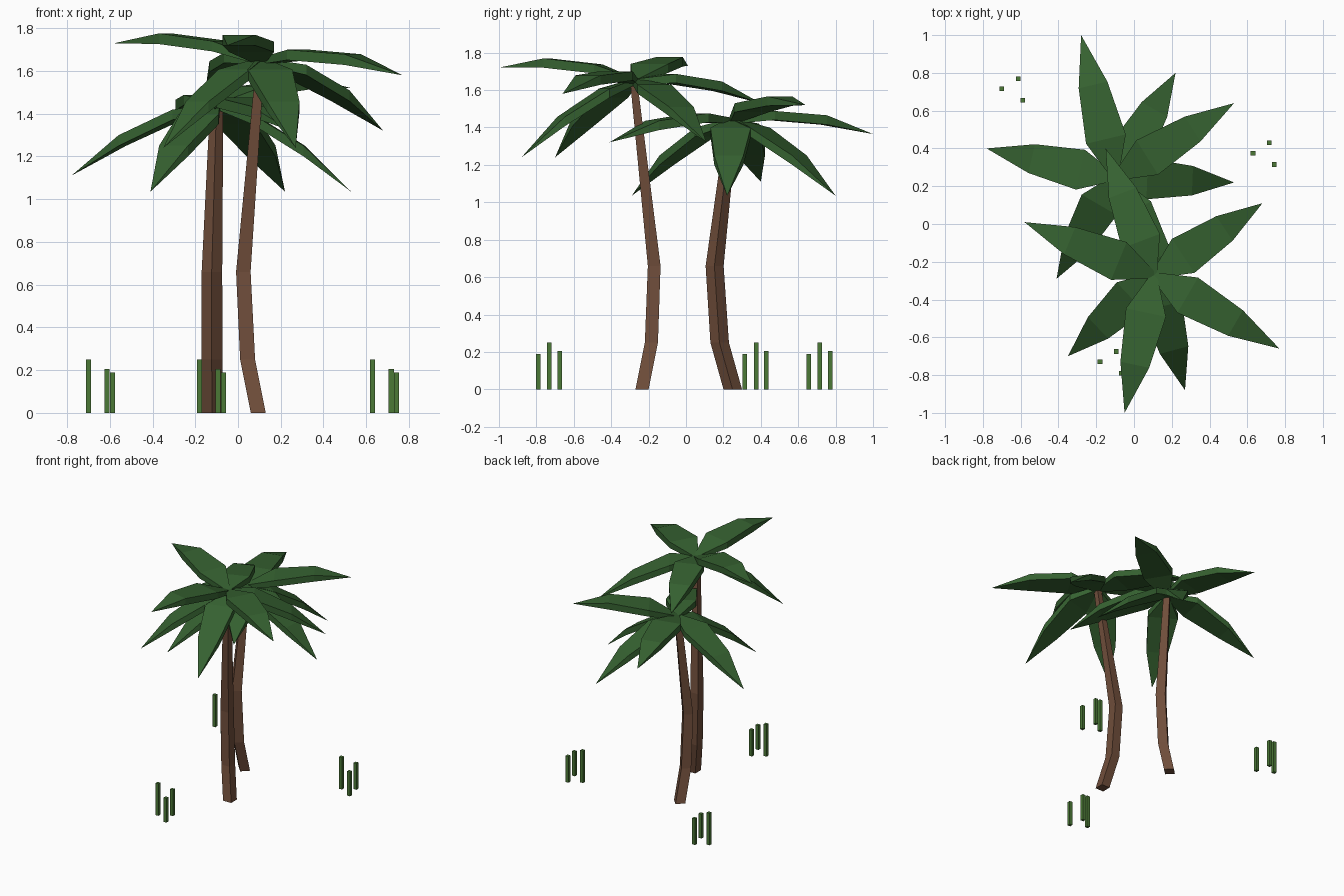
import bpy, math
from mathutils import Vector

if "Cube" in bpy.data.objects:
    bpy.data.objects.remove(bpy.data.objects["Cube"])


def material(name, rgb):
    m = bpy.data.materials.new(name)
    m.diffuse_color = (*rgb, 1)
    m.use_nodes = True
    m.node_tree.nodes["Principled BSDF"].inputs["Base Color"].default_value = m.diffuse_color
    return m


BARK = material("bark", (0.16, 0.075, 0.043))
LEAF = material("leaf", (0.036, 0.12, 0.03))
GRASS = material("grass", (0.07, 0.19, 0.037))


def make(name, verts, faces, mat):
    me = bpy.data.meshes.new(name)
    me.from_pydata([tuple(v) for v in verts], [], faces)
    me.materials.append(mat)
    ob = bpy.data.objects.new(name, me)
    bpy.context.collection.objects.link(ob)
    return ob


def column(name, rings, yaw, mat):
    """Square column through (x, y, z, half width) rings."""
    verts, faces = [], []
    for x, y, z, h in rings:
        for k in range(4):
            a = math.radians(yaw + 45 + 90 * k)
            r = h * math.sqrt(2)
            verts.append((x + r * math.cos(a), y + r * math.sin(a), z))
    for i in range(len(rings) - 1):
        for k in range(4):
            n = (k + 1) % 4
            faces.append((4 * i + k, 4 * i + n, 4 * i + 4 + n, 4 * i + 4 + k))
    e = 4 * (len(rings) - 1)
    faces += [(3, 2, 1, 0), (e, e + 1, e + 2, e + 3)]
    return make(name, verts, faces, mat)


def frond(name, root, tip):
    """Flat arching leaf slab that narrows to a point."""
    root, tip = Vector(root), Vector(tip)
    d = tip - root
    side = Vector((-d.y, d.x, 0)).normalized()
    bend = 0.31
    verts, faces = [], []
    for t, w, thick in ((0, 0.018, 0.03), (0.27, 0.108, 0.048), (0.65, 0.078, 0.05)):
        p = root + Vector((d.x * t, d.y * t, (d.z + bend) * t - bend * t * t))
        low = Vector((0, 0, -thick))
        verts += [p - side * w, p + side * w, p + side * w + low, p - side * w + low]
    verts.append(tip)
    for i in (0, 4):
        for k in range(4):
            n = (k + 1) % 4
            faces.append((i + k, i + 4 + k, i + 4 + n, i + n))
    faces += [(8 + k, 12, 8 + (k + 1) % 4) for k in range(4)]
    faces.append((0, 1, 2, 3))
    return make(name, verts, faces, LEAF)


# Trunks: the second is turned relative to the first
column("tall_trunk", [(0.095, -0.235, 0, 0.035), (0.045, -0.185, 0.25, 0.035),
                      (0.025, -0.17, 0.66, 0.034), (0.105, -0.28, 1.65, 0.019)], 0, BARK)
column("short_trunk", [(-0.12, 0.25, 0, 0.035), (-0.122, 0.18, 0.25, 0.035),
                       (-0.122, 0.153, 0.66, 0.034), (-0.1, 0.246, 1.44, 0.022)], 133.5, BARK)

# Crowns: one leaf per tip position
tall_tips = [(-0.58, 0.01, 1.73), (-0.15, 0.40, 1.53), (0.68, 0.11, 1.32), (0.77, -0.66, 1.58),
             (0.27, -0.88, 1.24), (-0.05, -1.0, 1.72), (-0.35, -0.70, 1.24)]
short_tips = [(-0.78, 0.40, 1.11), (-0.28, 1.0, 1.365), (0.22, 0.80, 1.035), (0.53, 0.64, 1.52),
              (0.53, 0.22, 1.035), (0.25, -0.41, 1.32), (-0.41, -0.29, 1.035)]
for label, root, tips in (("tall", (0.105, -0.272, 1.66), tall_tips),
                          ("short", (-0.1, 0.246, 1.45), short_tips)):
    for i, tip in enumerate(tips):
        frond(f"{label}_frond_{i + 1}", root, tip)

# Grass tufts: three blades each
for g, (gx, gy) in enumerate([(-0.70, 0.715), (0.63, 0.375), (-0.18, -0.73)]):
    for b, (dx, dy, h) in enumerate([(0, 0, 0.25), (0.087, 0.055, 0.205), (0.112, -0.06, 0.19)]):
        x, y = gx + dx, gy + dy
        column(f"grass_{g + 1}_blade_{b + 1}", [(x, y, 0, 0.012), (x, y, h, 0.012)], 0, GRASS)
